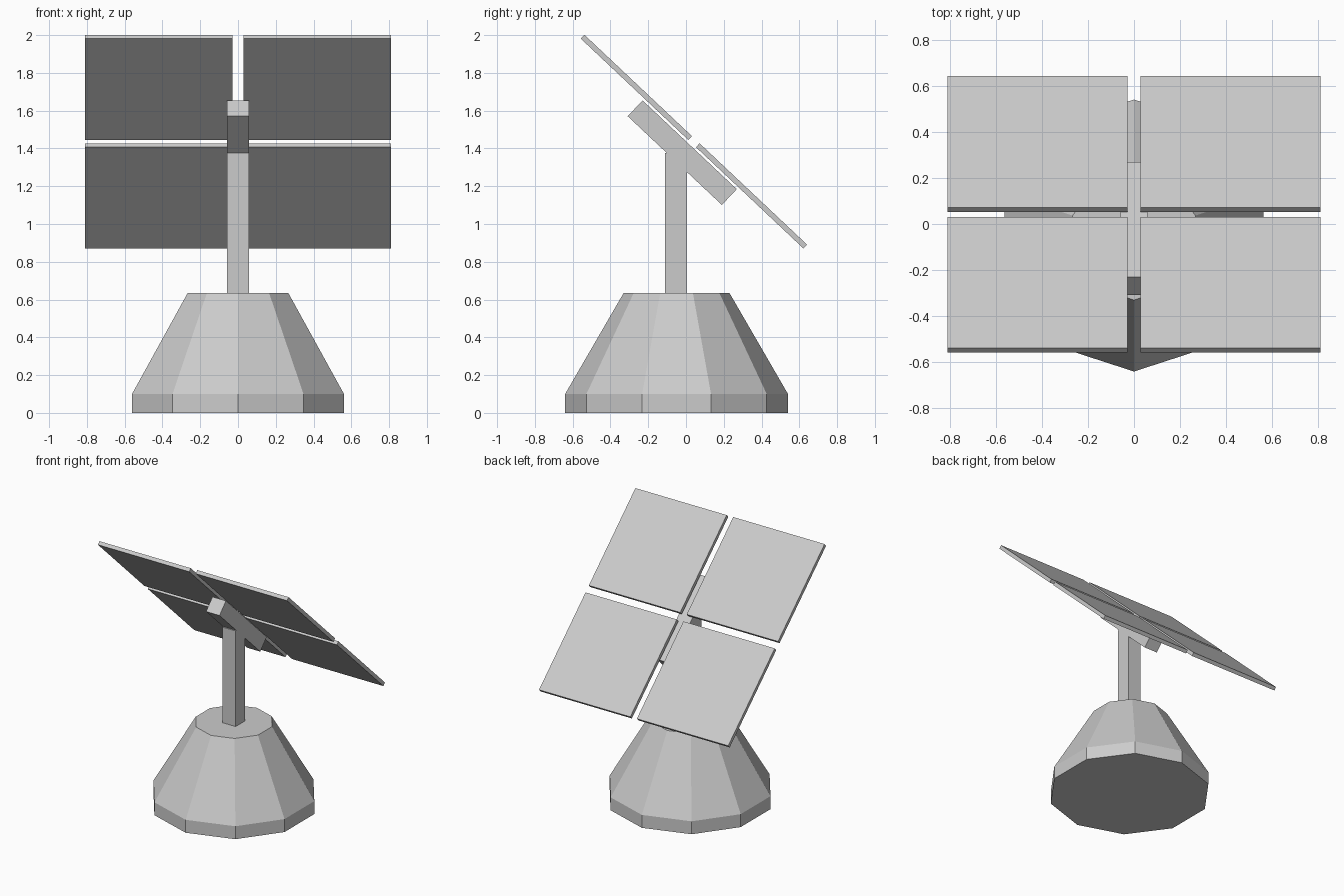
import bpy, bmesh, math
from mathutils import Matrix, Vector

if "Cube" in bpy.data.objects:
    bpy.data.objects.remove(bpy.data.objects["Cube"])

grey = bpy.data.materials.new("light_grey")
grey.diffuse_color = (0.6, 0.6, 0.6, 1)
grey.use_nodes = True
grey.node_tree.nodes["Principled BSDF"].inputs["Base Color"].default_value = grey.diffuse_color

TILT = -math.radians(43.3)      # panels slope down towards the back
AXIS_Y = -0.05                  # mast and base centre line


def finish(name, bm):
    bmesh.ops.recalc_face_normals(bm, faces=bm.faces)
    mesh = bpy.data.meshes.new(name)
    bm.to_mesh(mesh)
    bm.free()
    mesh.materials.append(grey)
    ob = bpy.data.objects.new(name, mesh)
    bpy.context.collection.objects.link(ob)
    return ob


def box(name, size, centre, pivot=(0, 0, 0), tilt=0.0):
    """Box with a local centre, tilted about x, then moved to the pivot."""
    bm = bmesh.new()
    m = (Matrix.Translation(pivot) @ Matrix.Rotation(tilt, 4, 'X')
         @ Matrix.Translation(centre) @ Matrix.Diagonal((*size, 1)))
    bmesh.ops.create_cube(bm, size=1, matrix=m)
    return finish(name, bm)


# Ten-sided base: short upright skirt, then a tapering cone
bm = bmesh.new()
rings = []
for r, z in ((0.59, 0.0), (0.59, 0.10), (0.28, 0.635)):
    rings.append([bm.verts.new((r * math.sin(i * math.tau / 10),
                                AXIS_Y - r * math.cos(i * math.tau / 10), z))
                  for i in range(10)])
for low, high in zip(rings, rings[1:]):
    for i in range(10):
        j = (i + 1) % 10
        bm.faces.new((low[i], low[j], high[j], high[i]))
bm.faces.new(rings[0])
bm.faces.new(rings[-1])
finish("base", bm)

# Square mast, its top buried in the tilted beam
box("mast", (0.115, 0.115, 0.74), (0, AXIS_Y - 0.003, 1.005))

# Tilted beam and four square panels around a common pivot
pivot = Vector((0, 0.042, 1.436))
box("support_beam", (0.115, 0.685, 0.115), (0, -0.005, -0.085), pivot, TILT)
SIDE, GAP = 0.782, 0.056
off = (SIDE + GAP) / 2
for side, sx in (("left", -1), ("right", 1)):
    for level, sy in (("upper", -1), ("lower", 1)):
        box(f"panel_{level}_{side}", (SIDE, SIDE, 0.028),
            (sx * off, sy * off, 0), pivot, TILT)
